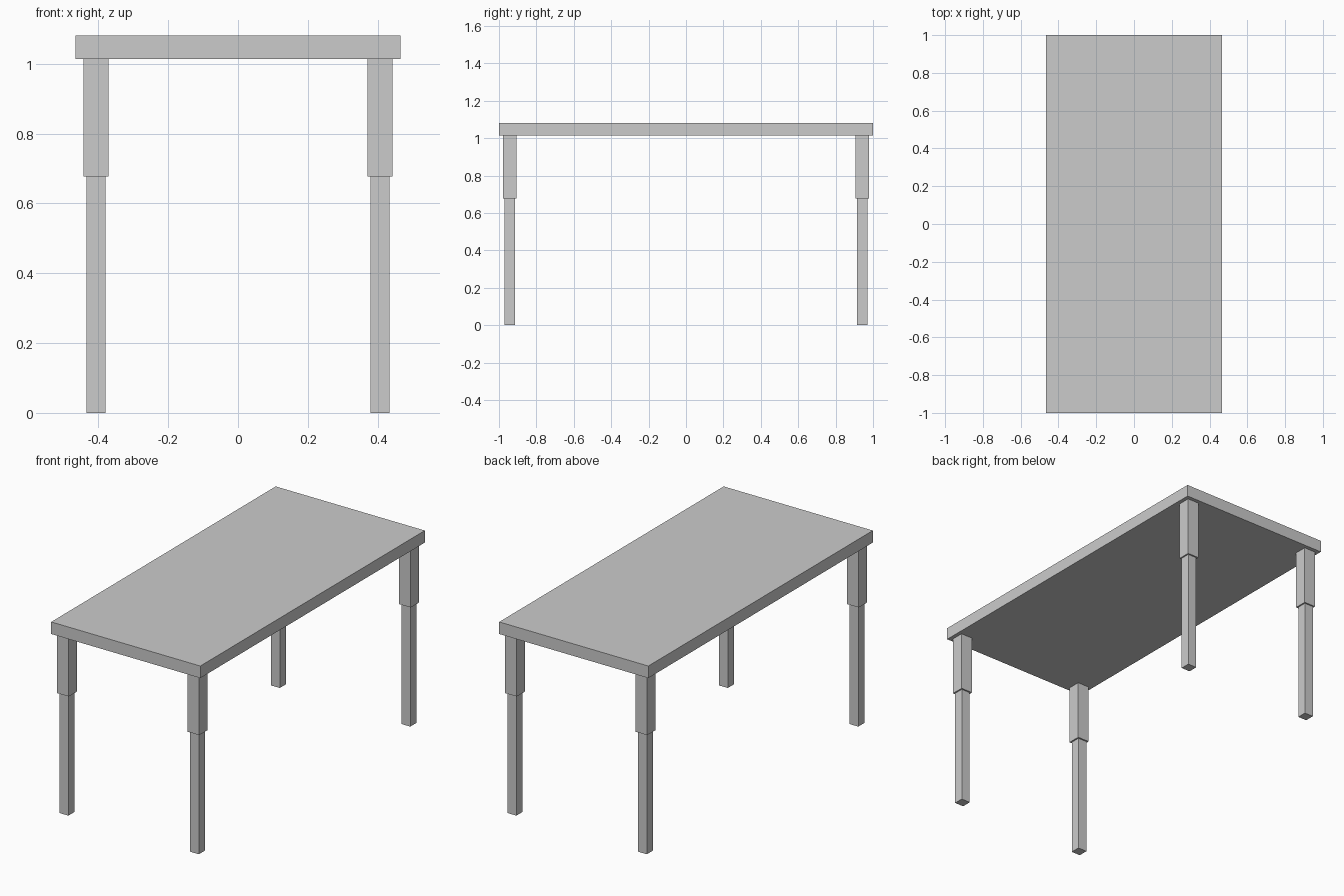
import bpy

if "Cube" in bpy.data.objects:
    bpy.data.objects.remove(bpy.data.objects["Cube"])

TOP_Z, UNDER_Z, STEP_Z = 1.081, 1.013, 0.677
LEG_X, LEG_Y = 0.407, 0.942


def box(name, x, y, z0, z1, sx, sy):
    bpy.ops.mesh.primitive_cube_add(size=1, location=(x, y, (z0 + z1) / 2))
    ob = bpy.context.object
    ob.name = name
    ob.scale = (sx, sy, z1 - z0)
    bpy.ops.object.transform_apply(location=False, rotation=False, scale=True)
    return ob


# Tabletop slab
box("tabletop", 0, 0, UNDER_Z, TOP_Z, 0.93, 2.0)

# Four legs: thick upper sleeve and slimmer lower post
for side, sx in (("left", -1), ("right", 1)):
    for end, sy in (("front", -1), ("back", 1)):
        x, y = sx * LEG_X, sy * LEG_Y
        box(f"{end}_{side}_upper_leg", x, y, STEP_Z, UNDER_Z, 0.072, 0.072)
        box(f"{end}_{side}_lower_leg", x, y, 0, STEP_Z, 0.055, 0.055)
